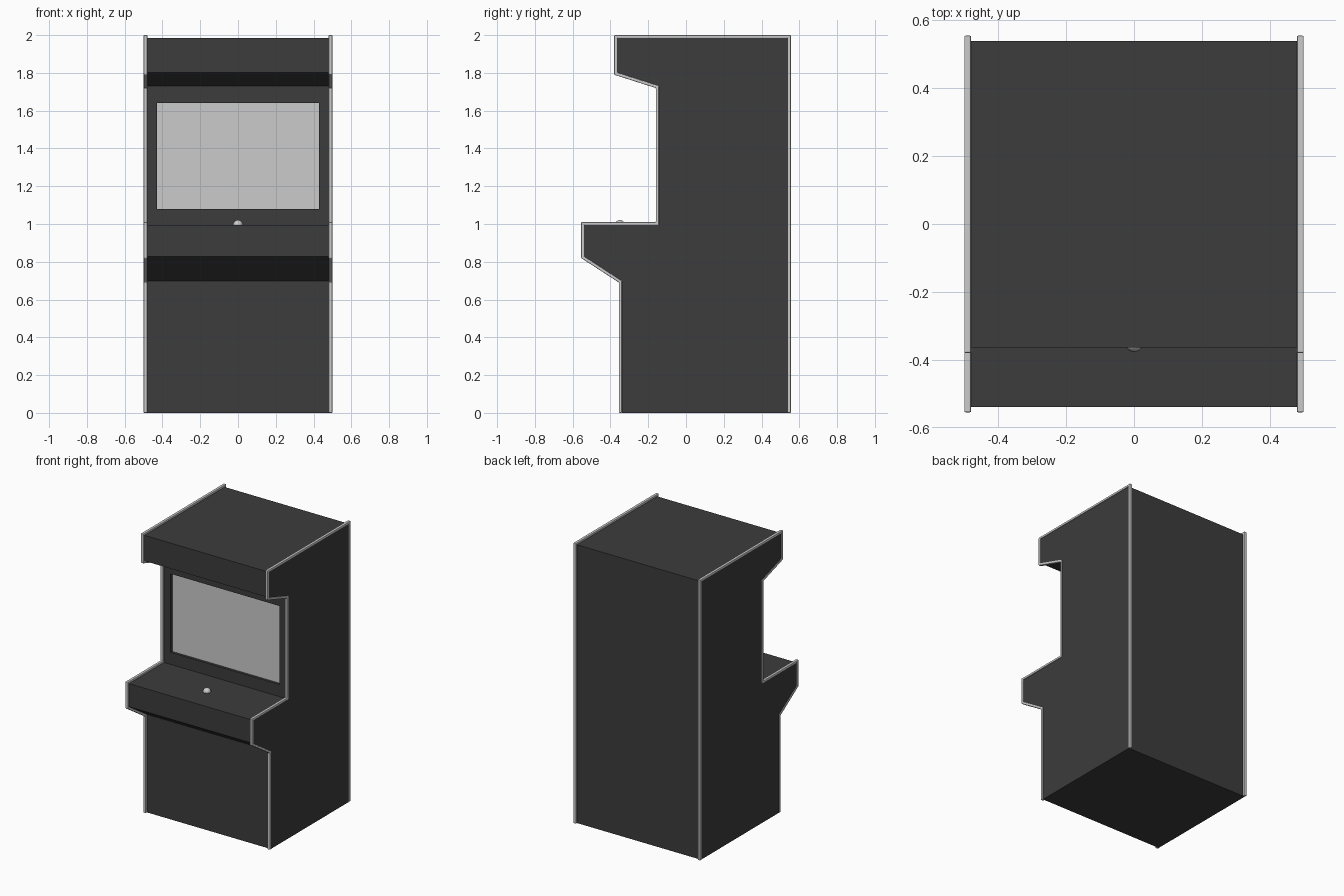
import bpy, bmesh
from mathutils import Vector

if "Cube" in bpy.data.objects:
    bpy.data.objects.remove(bpy.data.objects["Cube"])

# Side silhouette (y, z), from front foot round to back foot
OUTER = [(-0.355, 0), (-0.355, 0.69), (-0.555, 0.82), (-0.555, 1.01), (-0.16, 1.01),
         (-0.16, 1.72), (-0.38, 1.79), (-0.38, 2.0), (0.555, 2.0), (0.555, 0)]


def inset(points, d):
    """Mitred inward offset; the feet stay on the ground."""
    pts = [Vector(p) for p in points]
    out = []
    for i, p in enumerate(pts):
        e1 = (p - pts[i - 1]).normalized()
        e2 = (pts[(i + 1) % len(pts)] - p).normalized()
        n1, n2 = Vector((e1.y, -e1.x)), Vector((e2.y, -e2.x))
        q = p + (n1 + n2) * d / (1 + n1.dot(n2))
        out.append((q.x, 0.0 if p.y == 0 else q.y))
    return out


def finish(bm, name, mat=None):
    bmesh.ops.recalc_face_normals(bm, faces=bm.faces)
    me = bpy.data.meshes.new(name)
    bm.to_mesh(me)
    bm.free()
    ob = bpy.data.objects.new(name, me)
    bpy.context.collection.objects.link(ob)
    if mat:
        me.materials.append(mat)
    return ob


def prism(points, x0, x1):
    bm = bmesh.new()
    face = bm.faces.new([bm.verts.new((x0, y, z)) for y, z in points])
    ext = bmesh.ops.extrude_face_region(bm, geom=[face])
    bmesh.ops.translate(bm, vec=(x1 - x0, 0, 0),
                        verts=[g for g in ext["geom"] if isinstance(g, bmesh.types.BMVert)])
    bmesh.ops.recalc_face_normals(bm, faces=bm.faces)
    return bm


black = bpy.data.materials.new("black_laminate")
black.diffuse_color = (0.045, 0.045, 0.045, 1)
black.use_nodes = True
black.node_tree.nodes["Principled BSDF"].inputs["Base Color"].default_value = black.diffuse_color
INNER = inset(OUTER, 0.016)

# Cabinet body with a recessed screen opening
bm = prism(INNER, -0.481, 0.481)
bezel = next(f for f in bm.faces if f.normal.y < -0.99 and 1.2 < f.calc_center_median().z < 1.5)
bmesh.ops.inset_individual(bm, faces=[bezel], thickness=0.05)
for v in bezel.verts:
    v.co.x = 0.43 if v.co.x > 0 else -0.43
    v.co.z = 1.64 if v.co.z > 1.36 else 1.08
bezel_y = bezel.verts[0].co.y
ext = bmesh.ops.extrude_discrete_faces(bm, faces=[bezel])
for v in ext["faces"][0].verts:
    v.co.y += 0.02
finish(bm, "cabinet_body", black)

# Screen glass at the bottom of the recess
bm = bmesh.new()
y = bezel_y + 0.018
bm.faces.new([bm.verts.new(c) for c in
              [(-0.43, y, 1.08), (0.43, y, 1.08), (0.43, y, 1.64), (-0.43, y, 1.64)]])
finish(bm, "screen")

# Side panels and their edge moulding
for side, s in (("left", -1), ("right", 1)):
    finish(prism(INNER, s * 0.481, s * 0.496), side + "_side_panel", black)

    # Moulding: strip between the two outlines, open along the floor
    bm = bmesh.new()
    rings = [[bm.verts.new((s * x, y, z)) for y, z in pts] for pts, x in
             ((OUTER, 0.48), (OUTER, 0.5), (INNER, 0.5), (INNER, 0.48))]
    for k in range(4):
        a, b = rings[k], rings[(k + 1) % 4]
        for i in range(len(OUTER) - 1):
            bm.faces.new((a[i], a[i + 1], b[i + 1], b[i]))
    for i in (0, -1):
        bm.faces.new([r[i] for r in rings])
    trim = finish(bm, side + "_edge_trim")
    bev = trim.modifiers.new("rounding", "BEVEL")
    bev.width, bev.segments = 0.004, 2

# Trackball on the control deck
bpy.ops.mesh.primitive_uv_sphere_add(segments=24, ring_count=12, radius=0.026,
                                     location=(0, -0.35, 0.995))
ball = bpy.context.object
ball.name = "trackball"
bpy.ops.object.shade_smooth()
